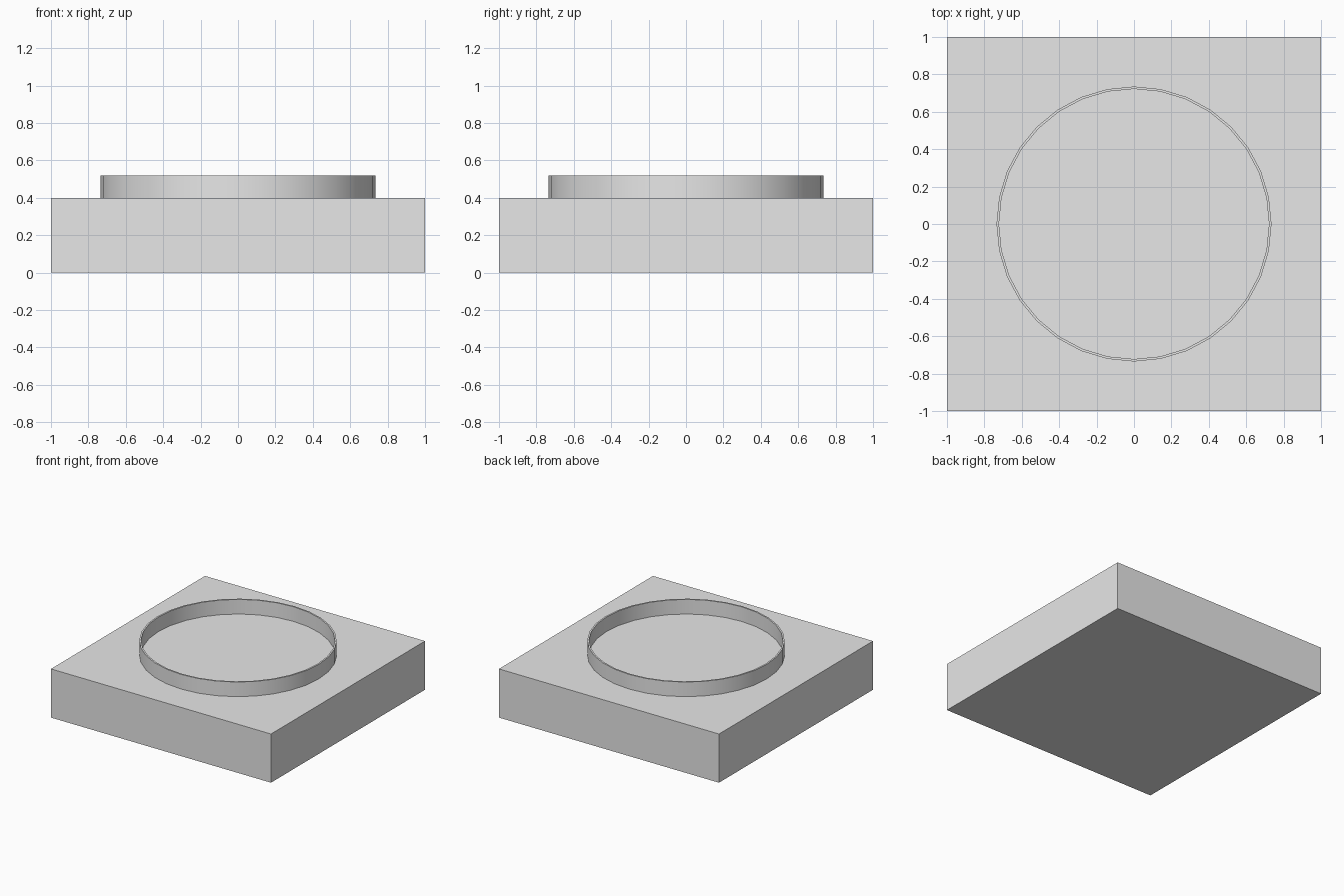
import bpy
import bmesh
import math

cube = bpy.data.objects.get("Cube")
if cube:
    bpy.data.objects.remove(cube, do_unlink=True)

BASE_HEIGHT = 0.4
RIM_TOP = 0.52
RIM_OUTER = 0.735
RIM_INNER = 0.722
SEGMENTS = 32

grey = bpy.data.materials.new("light_grey")
grey.use_nodes = True
grey.diffuse_color = (0.8, 0.8, 0.8, 1)
grey.node_tree.nodes["Principled BSDF"].inputs["Base Color"].default_value = (0.8, 0.8, 0.8, 1)


def add_object(name, bm):
    bmesh.ops.recalc_face_normals(bm, faces=bm.faces)
    mesh = bpy.data.meshes.new(name)
    bm.to_mesh(mesh)
    bm.free()
    mesh.materials.append(grey)
    obj = bpy.data.objects.new(name, mesh)
    bpy.context.collection.objects.link(obj)
    return obj


# Square base slab
bm = bmesh.new()
bmesh.ops.create_cube(bm, size=1)
for v in bm.verts:
    v.co.x *= 2
    v.co.y *= 2
    v.co.z = (v.co.z + 0.5) * BASE_HEIGHT
add_object("base_slab", bm)

# Thin circular rim: a rectangular wall section swept around the centre
bm = bmesh.new()
section = [(RIM_OUTER, BASE_HEIGHT), (RIM_OUTER, RIM_TOP),
           (RIM_INNER, RIM_TOP), (RIM_INNER, BASE_HEIGHT)]
rings = []
for i in range(SEGMENTS):
    a = math.tau * i / SEGMENTS
    rings.append([bm.verts.new((r * math.cos(a), r * math.sin(a), z)) for r, z in section])
for i, ring in enumerate(rings):
    following = rings[(i + 1) % SEGMENTS]
    for j in range(len(section) - 1):
        bm.faces.new((ring[j], following[j], following[j + 1], ring[j + 1]))
rim = add_object("round_rim", bm)

# Smooth walls with crisp top edges
bpy.ops.object.select_all(action="DESELECT")
rim.select_set(True)
bpy.context.view_layer.objects.active = rim
bpy.ops.object.shade_smooth_by_angle(angle=math.radians(30))
